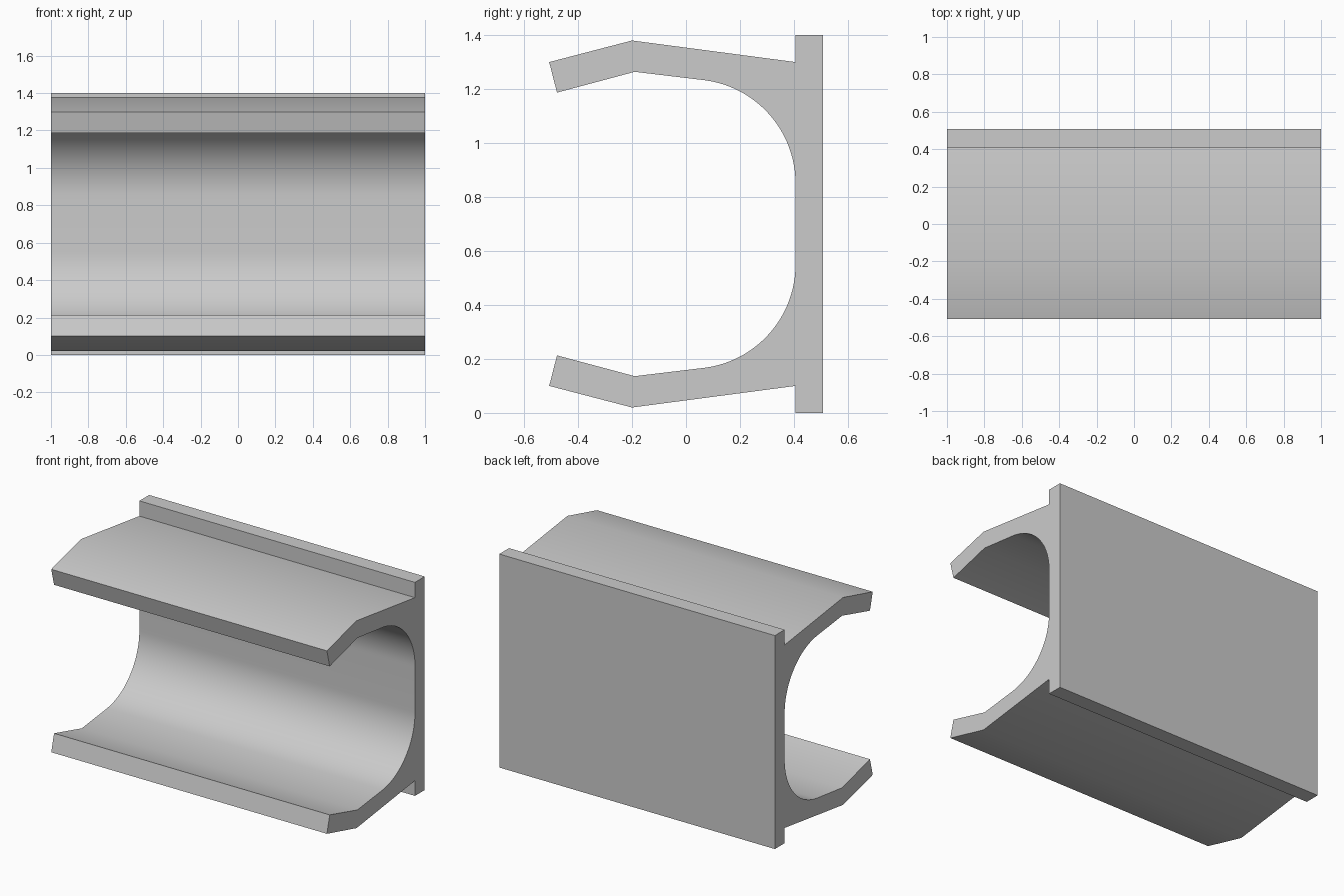
import bpy
import bmesh
from math import cos, sin, radians

cube = bpy.data.objects.get("Cube")
if cube:
    bpy.data.objects.remove(cube, do_unlink=True)

HEIGHT = 1.4
HALF_LENGTH = 1.0
BACK = 0.507      # rear face of the mounting plate
WALL = 0.406      # front face of the mounting plate
RADIUS = 0.386    # inner fillet between plate and arm
ARC_Z = 0.85
ARC_STEPS = 24

# Single plain grey
grey = bpy.data.materials.new("light grey")
grey.use_nodes = True
colour = (0.6, 0.6, 0.6, 1.0)
grey.diffuse_color = colour
grey.node_tree.nodes["Principled BSDF"].inputs["Base Color"].default_value = colour

# Upper half of the cross-section (y, z): plate edge, arm, bent lip
upper = [(BACK, HEIGHT), (WALL, HEIGHT), (WALL, 1.3),
         (-0.2, 1.38), (-0.507, 1.3), (-0.478, 1.187), (-0.19, 1.264)]

# Inner fillet, tangent to the arm and to the plate
for i in range(ARC_STEPS + 1):
    a = radians(82.4 * (1 - i / ARC_STEPS))
    upper.append((WALL - RADIUS + RADIUS * cos(a), ARC_Z + RADIUS * sin(a)))

# Mirror the half to close the section
profile = upper + [(y, HEIGHT - z) for y, z in reversed(upper)]

# Extrude the section along x
bm = bmesh.new()
end = bm.faces.new([bm.verts.new((-HALF_LENGTH, y, z)) for y, z in profile])
result = bmesh.ops.extrude_face_region(bm, geom=[end], use_keep_orig=True)
moved = [v for v in result["geom"] if isinstance(v, bmesh.types.BMVert)]
bmesh.ops.translate(bm, verts=moved, vec=(2 * HALF_LENGTH, 0, 0))
bmesh.ops.recalc_face_normals(bm, faces=bm.faces)

mesh = bpy.data.meshes.new("clip_channel")
bm.to_mesh(mesh)
bm.free()
mesh.materials.append(grey)
channel = bpy.data.objects.new("clip_channel", mesh)
bpy.context.collection.objects.link(channel)

# Smooth the fillet and gentle bends, keep hard corners
bpy.ops.object.select_all(action='DESELECT')
channel.select_set(True)
bpy.context.view_layer.objects.active = channel
bpy.ops.object.shade_smooth_by_angle(angle=radians(30))
